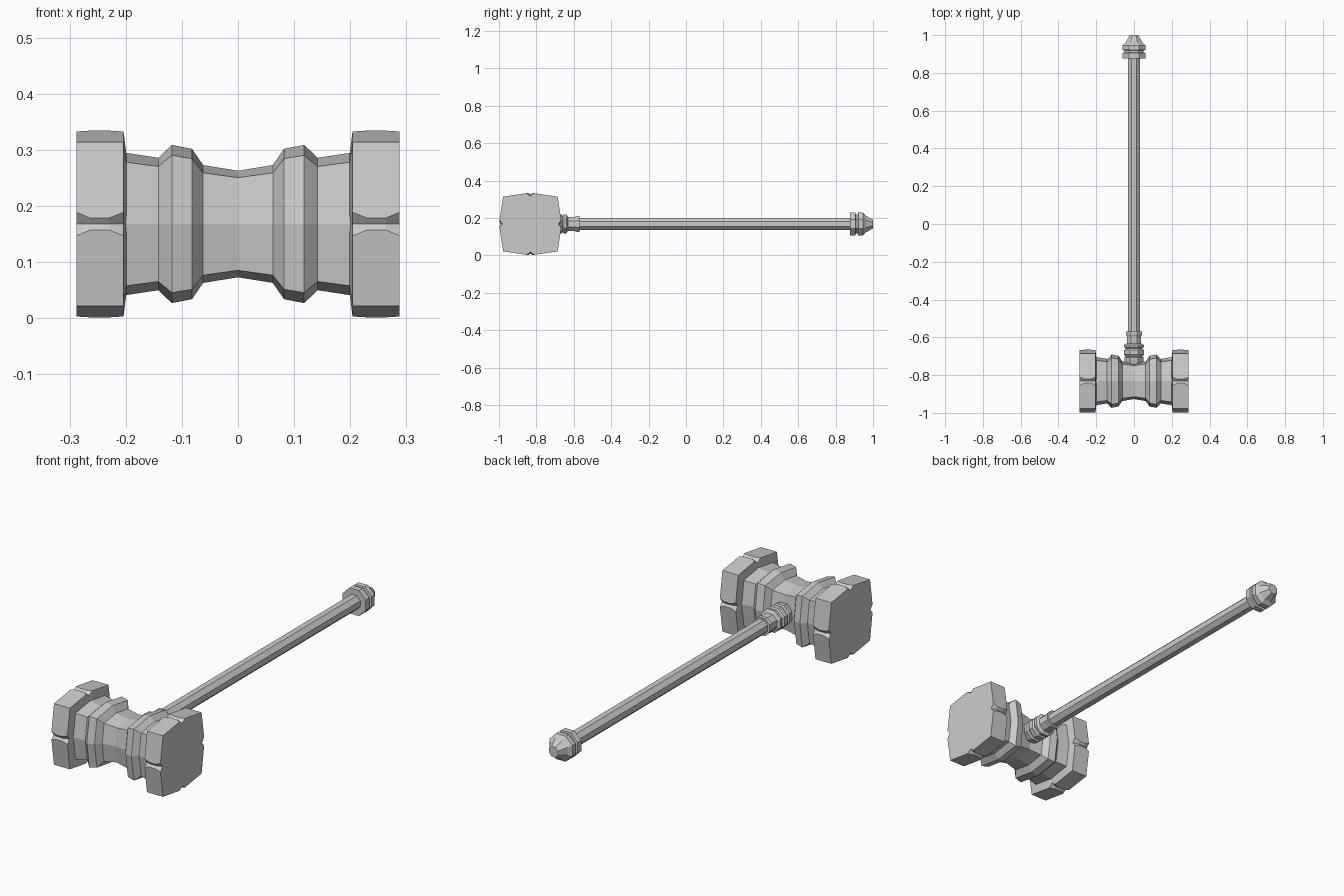
import bpy, bmesh, math
from mathutils import Vector

if "Cube" in bpy.data.objects:
    bpy.data.objects.remove(bpy.data.objects["Cube"])

CY, CZ = -0.832, 0.168      # centre line of the hammer head
R, D = 0.168, 0.146         # axis-point and diagonal-point size of the head section


def skin(name, rings):
    """Closed flat-shaded solid skinned over rings of equal length."""
    bm = bmesh.new()
    loops = [[bm.verts.new(p) for p in ring] for ring in rings]
    n = len(loops[0])
    for a, b in zip(loops, loops[1:]):
        for i in range(n):
            j = (i + 1) % n
            bm.faces.new((a[i], a[j], b[j], b[i]))
    bm.faces.new(loops[0])
    bm.faces.new(loops[-1])
    bmesh.ops.recalc_face_normals(bm, faces=bm.faces)
    me = bpy.data.meshes.new(name)
    bm.to_mesh(me)
    bm.free()
    ob = bpy.data.objects.new(name, me)
    bpy.context.collection.objects.link(ob)
    return ob


def head_section(x, scale, notch=0.0):
    """Bulged square section; a notch splits each axis point into a V groove."""
    pts = []
    for k in range(4):
        if notch:
            edge = R - notch * (R - D) / D
            side = [(edge, -notch), (R - notch * 0.9, 0), (edge, notch), (D, D)]
        else:
            side = [(R, 0), (D, D)]
        c, s = [(1, 0), (0, 1), (-1, 0), (0, -1)][k]
        pts += [Vector((x, CY + scale * (u * c - v * s), CZ + scale * (u * s + v * c)))
                for u, v in side]
    return pts


def turned(name, profile, sides=8):
    """Octagonal turned part along y; profile holds (y, half width across flats)."""
    rings = []
    for y, r in profile:
        rr = r / math.cos(math.pi / sides)
        rings.append([Vector((rr * math.cos((i + 0.5) * math.tau / sides), y,
                              CZ + rr * math.sin((i + 0.5) * math.tau / sides)))
                      for i in range(sides)])
    return skin(name, rings)


# Waisted head body with two raised bands
half = [(0, 0.095), (0.062, 0.105), (0.082, 0.134), (0.118, 0.141),
        (0.142, 0.118), (0.201, 0.127)]
body = [(-x, r) for x, r in half[:0:-1]] + half
skin("head_body", [head_section(x, r / R) for x, r in body])

# Striking blocks with tapered grooves on each side
for side, label in ((-1, "left"), (1, "right")):
    block = [(0.199, 0.75, 0.020), (0.204, 1, 0.021), (0.229, 1, 0.011),
             (0.264, 1, 0.011), (0.288, 1, 0.021)]
    skin("striking_block_" + label,
         [head_section(side * x, s, w) for x, s, w in block])

# Handle shaft
turned("handle", [(-0.75, 0.033), (0.90, 0.033)])

# Stepped collar where the handle meets the head
turned("collar", [(-0.76, 0.042), (-0.722, 0.050), (-0.708, 0.052), (-0.702, 0.044),
                  (-0.692, 0.052), (-0.668, 0.052), (-0.660, 0.044), (-0.652, 0.052),
                  (-0.640, 0.052), (-0.632, 0.038), (-0.595, 0.038), (-0.585, 0.042),
                  (-0.570, 0.042)])

# Pommel with two rings and a tapered tip
turned("pommel", [(0.877, 0.030), (0.877, 0.061), (0.906, 0.061), (0.908, 0.051),
                  (0.919, 0.051), (0.921, 0.061), (0.945, 0.061), (0.960, 0.045),
                  (1.0, 0.024)])
